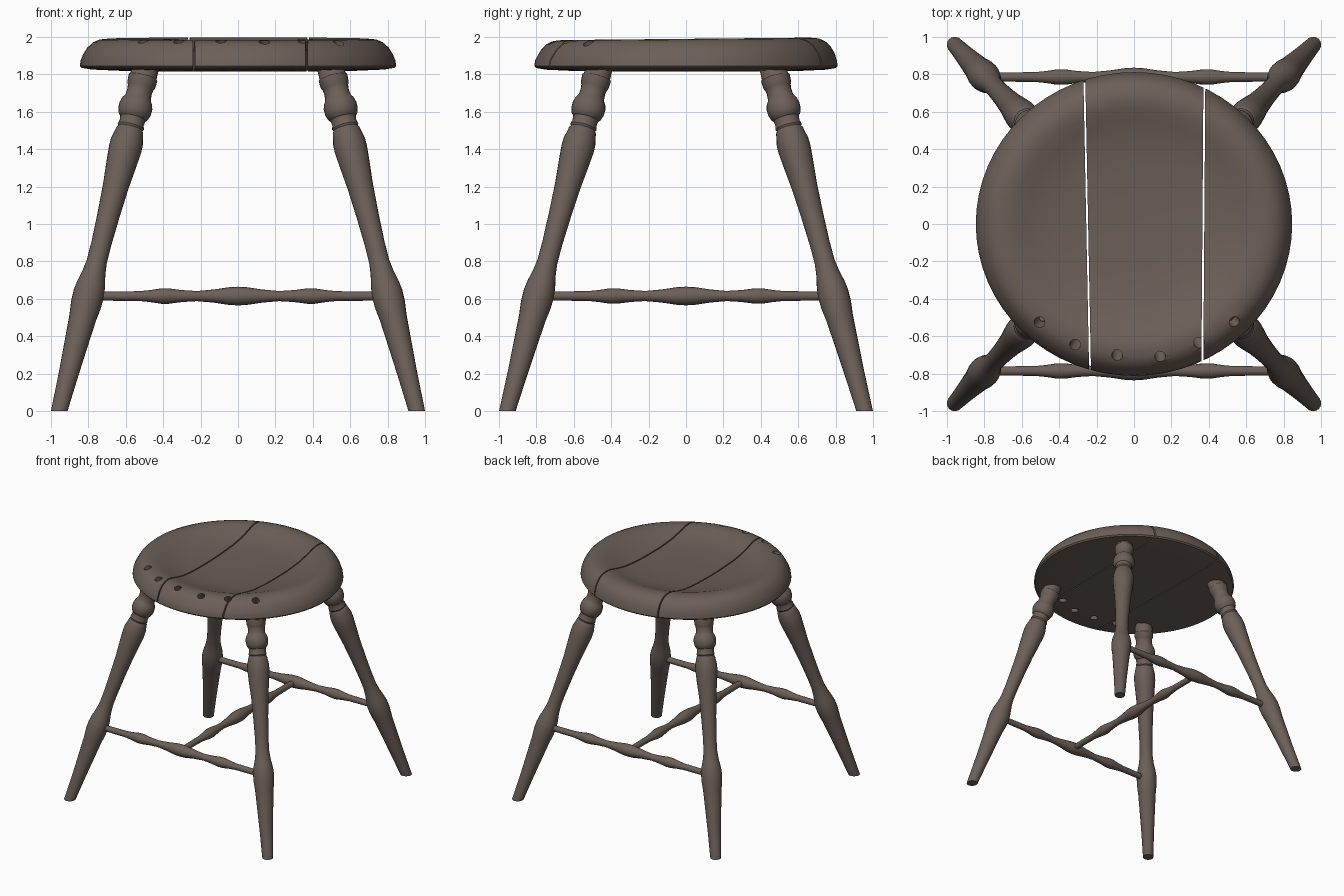
import bpy, bmesh, math
from mathutils import Vector

if "Cube" in bpy.data.objects:
    bpy.data.objects.remove(bpy.data.objects["Cube"])

wood = bpy.data.materials.new("worn dark wood")
wood.diffuse_color = (0.15, 0.115, 0.098, 1)
wood.use_nodes = True
wood.node_tree.nodes["Principled BSDF"].inputs["Base Color"].default_value = wood.diffuse_color


def finish(name, bm, angle=35):
    bmesh.ops.recalc_face_normals(bm, faces=bm.faces[:])
    me = bpy.data.meshes.new(name)
    bm.to_mesh(me)
    bm.free()
    me.materials.append(wood)
    ob = bpy.data.objects.new(name, me)
    bpy.context.collection.objects.link(ob)
    smooth(ob, angle)
    return ob


def smooth(ob, angle):
    bpy.ops.object.select_all(action='DESELECT')
    ob.select_set(True)
    bpy.context.view_layer.objects.active = ob
    bpy.ops.object.shade_smooth_by_angle(angle=math.radians(angle))


def turned(bm, profile, p0, p1, n=24, flat_foot=False):
    """Turned bar: profile of (fraction along p0-p1, radius)."""
    p0, p1 = Vector(p0), Vector(p1)
    d = (p1 - p0).normalized()
    u = d.orthogonal().normalized()
    w = d.cross(u)
    rings = []
    for i, (t, r) in enumerate(profile):
        ring = []
        for k in range(n):
            a = 2 * math.pi * k / n
            p = p0.lerp(p1, t) + r * (math.cos(a) * u + math.sin(a) * w)
            if flat_foot and i == 0:
                p -= d * (p.z / d.z)
            ring.append(bm.verts.new(p))
        rings.append(ring)
    for a, b in zip(rings, rings[1:]):
        for k in range(n):
            bm.faces.new((a[k], a[(k + 1) % n], b[(k + 1) % n], b[k]))
    bm.faces.new(rings[0][::-1])
    bm.faces.new(rings[-1])


# Legs: profile of (height, radius)
LEG = [(0, .043), (.2, .053), (.4, .066), (.5, .073), (.57, .082), (.63, .083), (.68, .076),
       (.74, .062), (.8, .054), (.9, .054), (1.05, .06), (1.2, .069), (1.32, .081),
       (1.4, .088), (1.44, .087), (1.475, .079), (1.5, .074), (1.51, .067), (1.52, .072),
       (1.54, .066), (1.565, .069), (1.575, .08), (1.6, .089), (1.63, .09), (1.655, .083),
       (1.67, .073), (1.68, .069), (1.71, .067), (1.73, .07), (1.74, .076), (1.78, .079),
       (1.79, .072), (1.88, .07)]
for yn, sy in (("front", -1), ("back", 1)):
    for xn, sx in (("left", -1), ("right", 1)):
        bm = bmesh.new()
        turned(bm, [(z / 1.83, r) for z, r in LEG],
               (.955 * sx, .955 * sy, 0), (.495 * sx, .465 * sy, 1.83), flat_foot=True)
        finish(f"{yn}_{xn}_leg", bm)

# Stretchers: half profile mirrored about the middle
HALF = [(0, .05), (.05, .047), (.13, .035), (.22, .027), (.3, .032), (.37, .041),
        (.41, .041), (.47, .032), (.53, .026), (.79, .024)]
FULL = [(-x, r) for x, r in HALF[:0:-1]] + HALF
STRETCH = [((x + .79) / 1.58, r) for x, r in FULL]
Z = .615
for name, a, b in (("front_stretcher", (-.79, -.785, Z), (.79, -.785, Z)),
                   ("back_stretcher", (-.79, .785, Z), (.79, .785, Z)),
                   ("middle_stretcher", (0, -.785, Z), (0, .785, Z))):
    bm = bmesh.new()
    turned(bm, STRETCH, a, b, 16)
    finish(name, bm)

# Seat: dished round slab, profile of (radius, height)
SEAT = [(.3, 1.815), (.6, 1.817), (.78, 1.825), (.835, 1.834), (.845, 1.845), (.84, 1.875),
        (.828, 1.905), (.805, 1.942), (.775, 1.97), (.74, 1.985), (.69, 1.99), (.64, 1.982),
        (.58, 1.962), (.5, 1.94), (.4, 1.925), (.25, 1.915), (.12, 1.912)]


def seat_slab():
    bm = bmesh.new()
    n = 64
    rings = []
    for r, z in SEAT:
        ring = []
        for k in range(n):
            a = 2 * math.pi * k / n
            x, y = r * math.cos(a), .96 * r * math.sin(a)
            tilt = .008 * y / .8 if z > 1.9 else 0
            ring.append(bm.verts.new((x, y, z + tilt)))
        rings.append(ring)
    for a, b in zip(rings, rings[1:]):
        for k in range(n):
            bm.faces.new((a[k], a[(k + 1) % n], b[(k + 1) % n], b[k]))
    bm.faces.new(rings[0][::-1])
    bm.faces.new(rings[-1])
    return bm


def cut(bm, front_x, back_x, side):
    """Keep the part of the slab on one side of a seam line."""
    p = Vector((front_x, -.77, 1.9))
    d = Vector((back_x, .77, 1.9)) - p
    no = Vector((d.y, -d.x, 0)).normalized() * side
    res = bmesh.ops.bisect_plane(bm, geom=bm.verts[:] + bm.edges[:] + bm.faces[:],
                                 plane_co=p, plane_no=no, clear_inner=True, dist=1e-5)
    edges = [e for e in res["geom_cut"] if isinstance(e, bmesh.types.BMEdge)]
    bmesh.ops.edgeloop_fill(bm, edges=edges)


G = .005  # half width of the open seams
planks = []
for name, seams in (("seat_left_plank", [(-.235 - G, -.265 - G, -1)]),
                    ("seat_middle_plank", [(-.235 + G, -.265 + G, 1), (.365 - G, .376 - G, -1)]),
                    ("seat_right_plank", [(.365 + G, .376 + G, 1)])):
    bm = seat_slab()
    for s in seams:
        cut(bm, *s)
    planks.append(finish(name, bm))

# Slanted spindle holes along the front rim
bm = bmesh.new()
for x, y in ((-.505, -.525), (-.315, -.645), (-.09, -.70), (.14, -.71), (.348, -.635), (.54, -.525)):
    top = Vector((x, y, 1.975))
    low = Vector((x * .87, y * .87, 1.815))
    d = top - low
    turned(bm, [(0, .029), (1, .029)], low - d * .5, top + d * .5, 16)
cutter = finish("hole_cutter", bm)
cutter.hide_render = True
for ob in planks:
    m = ob.modifiers.new("holes", 'BOOLEAN')
    m.operation = 'DIFFERENCE'
    m.solver = 'EXACT'
    m.object = cutter
    bpy.context.view_layer.objects.active = ob
    bpy.ops.object.modifier_apply(modifier=m.name)
    smooth(ob, 35)
bpy.data.objects.remove(cutter)
